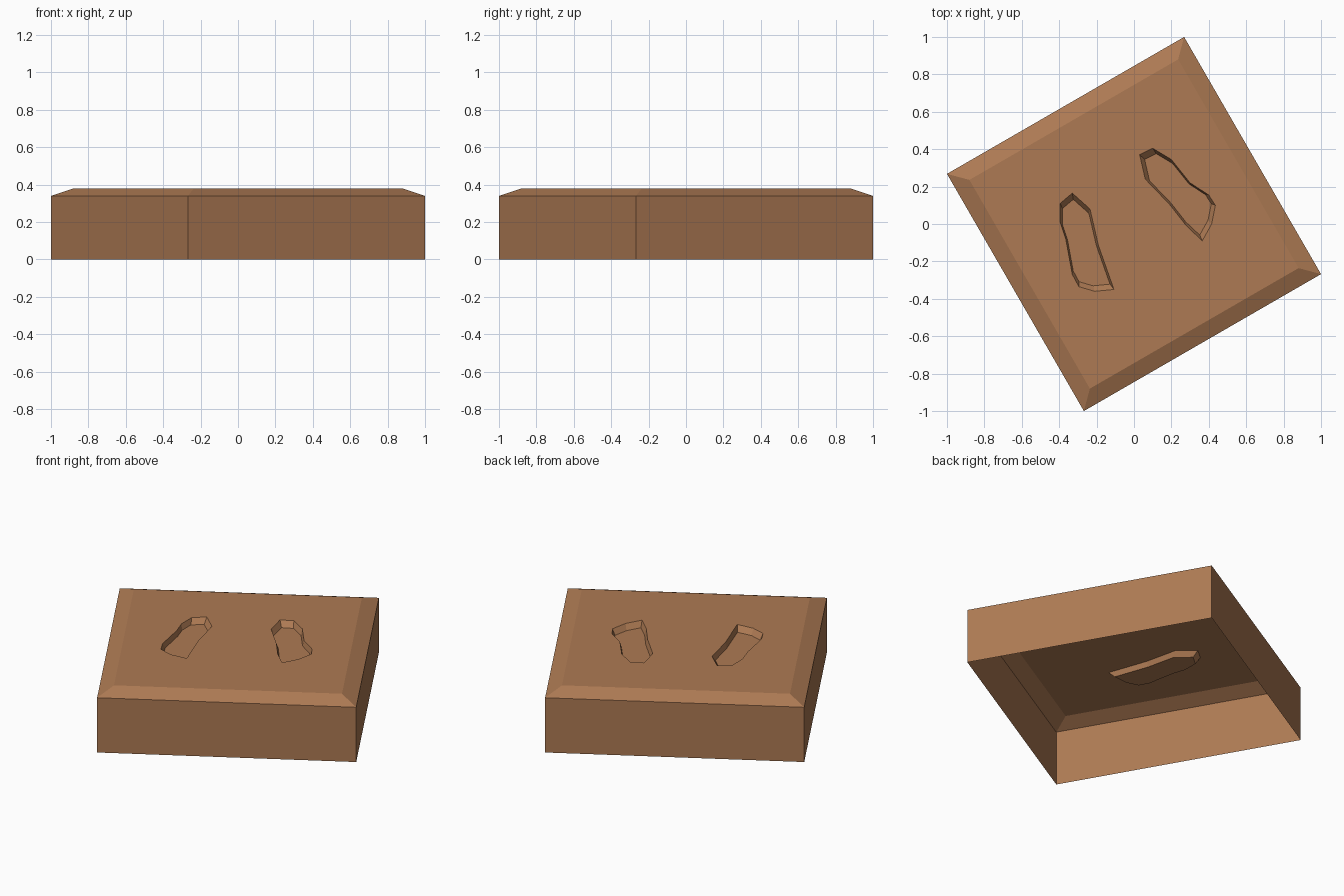
import bpy, bmesh

if "Cube" in bpy.data.objects:
    bpy.data.objects.remove(bpy.data.objects["Cube"])

RIM_Z, TOP_Z, PRINT_DEPTH = 0.34, 0.38, 0.032

# outlines of the two sunken prints, seen from above
LEFT_PRINT = [(-.33, .165), (-.235, .08), (-.19, -.115), (-.107, -.35), (-.21, -.36), (-.295, -.335),
              (-.33, -.27), (-.365, -.08), (-.395, .01), (-.395, .11)]
RIGHT_PRINT = [(.03, .37), (.10, .405), (.20, .345), (.30, .22), (.40, .155), (.435, .10),
               (.415, 0), (.365, -.09), (.28, -.01), (.19, .105), (.06, .24)]
CORNERS = [(.268, 1), (1, -.268), (-.268, -1), (-1, .268)]

bm = bmesh.new()


def ring(points, z, scale=1.0):
    cx = sum(p[0] for p in points) / len(points)
    cy = sum(p[1] for p in points) / len(points)
    return [bm.verts.new((cx + (x - cx) * scale, cy + (y - cy) * scale, z)) for x, y in points]


def loop_edges(vs):
    out = []
    for a, b in zip(vs, vs[1:] + vs[:1]):
        out.append(bm.edges.get((a, b)) or bm.edges.new((a, b)))
    return out


def bridge(lo, hi):
    n = len(lo)
    for i in range(n):
        j = (i + 1) % n
        bm.faces.new((lo[i], lo[j], hi[j], hi[i]))


# walls and sloped rim, open underneath
base, shoulder = ring(CORNERS, 0), ring(CORNERS, RIM_Z)
top = ring(CORNERS, TOP_Z, 0.88)
bridge(base, shoulder)
bridge(shoulder, top)

# flat top with two print-shaped openings
prints = [ring(p, TOP_Z) for p in (LEFT_PRINT, RIGHT_PRINT)]
edges = loop_edges(top)
for p in prints:
    edges += loop_edges(p)
bmesh.ops.triangle_fill(bm, edges=edges, use_beauty=True, normal=(0, 0, 1))

# sunken prints: sloped walls and floor
for outline, outer in zip((LEFT_PRINT, RIGHT_PRINT), prints):
    floor = ring(outline, TOP_Z - PRINT_DEPTH, 0.88)
    bridge(outer, floor)
    bm.faces.new(floor)

bmesh.ops.recalc_face_normals(bm, faces=bm.faces[:])
# make sure the top points up
if sum(f.normal.z * f.calc_area() for f in bm.faces) < 0:
    bmesh.ops.reverse_faces(bm, faces=bm.faces[:])

mesh = bpy.data.meshes.new("footprint_slab")
bm.to_mesh(mesh)
bm.free()
clay = bpy.data.materials.new("brown earth")
clay.diffuse_color = (0.42, 0.195, 0.087, 1)
clay.use_nodes = True
clay.node_tree.nodes["Principled BSDF"].inputs["Base Color"].default_value = clay.diffuse_color
mesh.materials.append(clay)
slab = bpy.data.objects.new("footprint_slab", mesh)
bpy.context.collection.objects.link(slab)
